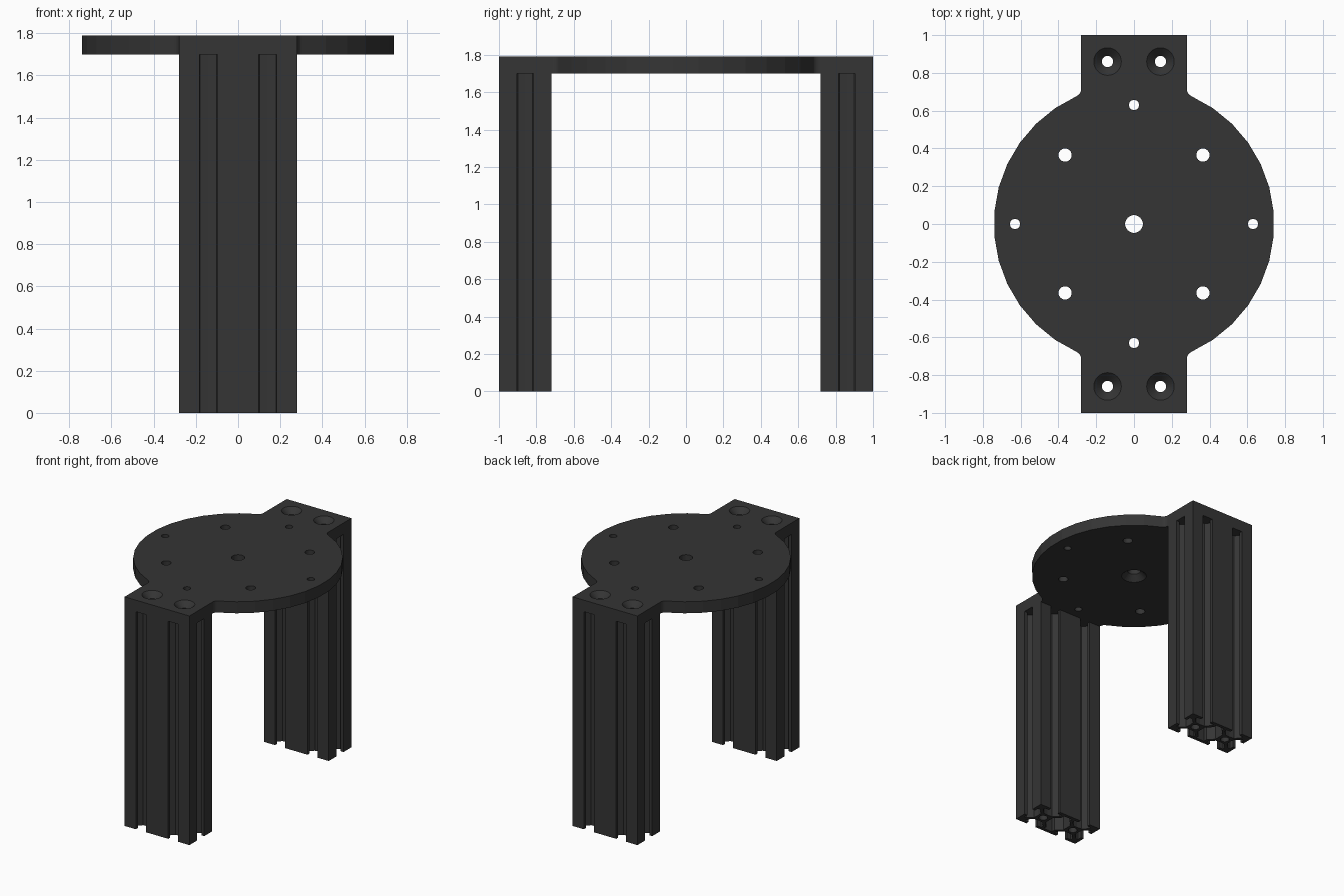
import bpy, bmesh
from math import sin, cos, pi, atan2, sqrt

if "Cube" in bpy.data.objects:
    bpy.data.objects.remove(bpy.data.objects["Cube"])

MM = 0.014                    # extrusion profile scale: 20 mm = 0.28
PLATE_Z, TOP_Z = 1.70, 1.79

dark = bpy.data.materials.new("dark_grey")
dark.diffuse_color = (0.035, 0.035, 0.035, 1)
dark.use_nodes = True
dark.node_tree.nodes["Principled BSDF"].inputs["Base Color"].default_value = dark.diffuse_color


def circle(x, y, r, n=24):
    return [(x + r * cos(2 * pi * i / n), y + r * sin(2 * pi * i / n)) for i in range(n)]


def arc(x, y, r, a0, a1, n):
    return [(x + r * cos(a0 + (a1 - a0) * i / n), y + r * sin(a0 + (a1 - a0) * i / n))
            for i in range(n + 1)]


def extrude_profile(name, loops, z0, z1):
    """Solid from an outline plus hole loops, raised from z0 to z1."""
    cu = bpy.data.curves.new(name, 'CURVE')
    cu.dimensions, cu.fill_mode = '2D', 'BOTH'
    cu.extrude = (z1 - z0) / 2
    for pts in loops:
        s = cu.splines.new('POLY')
        s.points.add(len(pts) - 1)
        for p, (x, y) in zip(s.points, pts):
            p.co = (x, y, 0, 1)
        s.use_cyclic_u, s.use_smooth = True, False
    tmp = bpy.data.objects.new(name + "_curve", cu)
    bpy.context.collection.objects.link(tmp)
    bpy.context.view_layer.update()
    dg = bpy.context.evaluated_depsgraph_get()
    me = bpy.data.meshes.new_from_object(tmp.evaluated_get(dg))
    bpy.data.objects.remove(tmp)
    bm = bmesh.new()
    bm.from_mesh(me)
    bmesh.ops.remove_doubles(bm, verts=bm.verts, dist=1e-5)
    bmesh.ops.translate(bm, verts=bm.verts, vec=(0, 0, (z0 + z1) / 2))
    bmesh.ops.recalc_face_normals(bm, faces=bm.faces)
    for f in bm.faces:
        f.smooth = False
    bm.to_mesh(me)
    bm.free()
    me.materials.clear()
    me.materials.append(dark)
    ob = bpy.data.objects.new(name, me)
    bpy.context.collection.objects.link(ob)
    return ob


# Legs: double T-slot extrusion, sizes in mm around its own centre
SLOT = [(-3.1, 0), (-3.1, 1.8), (-5.5, 1.8), (-5.5, 3.2), (-2.8, 6.1), (0, 6.4),
        (2.8, 6.1), (5.5, 3.2), (5.5, 1.8), (3.1, 1.8), (3.1, 0)]
half = [(-20, -10)]
half += [(-10 + u, -10 + d) for u, d in SLOT]
half += [(10 + u, -10 + d) for u, d in SLOT]
half += [(20, -10)]
half += [(20 - d, u) for u, d in SLOT]
outline = half + [(-x, -y) for x, y in half]
cavity = [(-2.7, 8.2), (2.7, 8.2), (2.7, 6.2), (6, 2.8)]
cavity += [(6, -2.8), (2.7, -6.2), (2.7, -8.2), (-2.7, -8.2), (-2.7, -6.2),
           (-6, -2.8), (-6, 2.8), (-2.7, 6.2)]
profile = [outline, cavity, circle(-10, 0, 2.3), circle(10, 0, 2.3)]
for name, cy in (("front_leg", -0.86), ("back_leg", 0.86)):
    extrude_profile(name, [[(x * MM, y * MM + cy) for x, y in lp] for lp in profile],
                    0, PLATE_Z)

# Plate outline: disc with two tabs and small fillets
R, W, F = 0.742, 0.28, 0.04
fy = sqrt((R + F) ** 2 - (W + F) ** 2)
a = atan2(fy, W + F)
right = [(W, -1)] + arc(W + F, -fy, F, pi, pi - a, 4)
right += arc(0, 0, R, -a, a, 13)[1:-1]
right += arc(W + F, fy, F, pi + a, pi, 4) + [(W, 1)]
plate_loops = [right + [(-x, -y) for x, y in right], circle(0, 0, 0.047, 32)]

# Through holes in the plate
tab_holes = [(sx * 0.14, sy * 0.86) for sx in (-1, 1) for sy in (-1, 1)]
plate_loops += [circle(x, y, 0.03) for x, y in tab_holes]
for i in range(4):
    t = i * pi / 2
    plate_loops.append(circle(0.63 * cos(t), 0.63 * sin(t), 0.027))
    plate_loops.append(circle(0.516 * cos(t + pi / 4), 0.516 * sin(t + pi / 4), 0.035))
plate = extrude_profile("top_plate", plate_loops, PLATE_Z, TOP_Z)

# Countersinks: tab holes from above, centre hole from below
cutter_bm = bmesh.new()


def sink(x, y, z, r, direction):
    over, depth = 0.01, r * 0.8
    geo = bmesh.ops.create_cone(cutter_bm, cap_ends=True, segments=32,
                                radius1=r + over, radius2=r - depth, depth=over + depth)
    for v in geo["verts"]:
        k = v.co.z + (over + depth) / 2 - over
        v.co = (v.co.x + x, v.co.y + y, z + direction * k)


for x, y in tab_holes:
    sink(x, y, TOP_Z, 0.073, -1)
sink(0, 0, PLATE_Z, 0.09, 1)
bmesh.ops.recalc_face_normals(cutter_bm, faces=cutter_bm.faces)
cut_me = bpy.data.meshes.new("countersink_cutter")
cutter_bm.to_mesh(cut_me)
cutter_bm.free()
cut_me.materials.append(dark)
cutter = bpy.data.objects.new("countersink_cutter", cut_me)
bpy.context.collection.objects.link(cutter)
cutter.hide_render = True
cutter.display_type = 'WIRE'
mod = plate.modifiers.new("countersinks", 'BOOLEAN')
mod.object, mod.operation, mod.solver = cutter, 'DIFFERENCE', 'EXACT'
bpy.context.view_layer.objects.active = plate
plate.select_set(True)
bpy.ops.object.modifier_apply(modifier=mod.name)
bpy.data.objects.remove(cutter)
